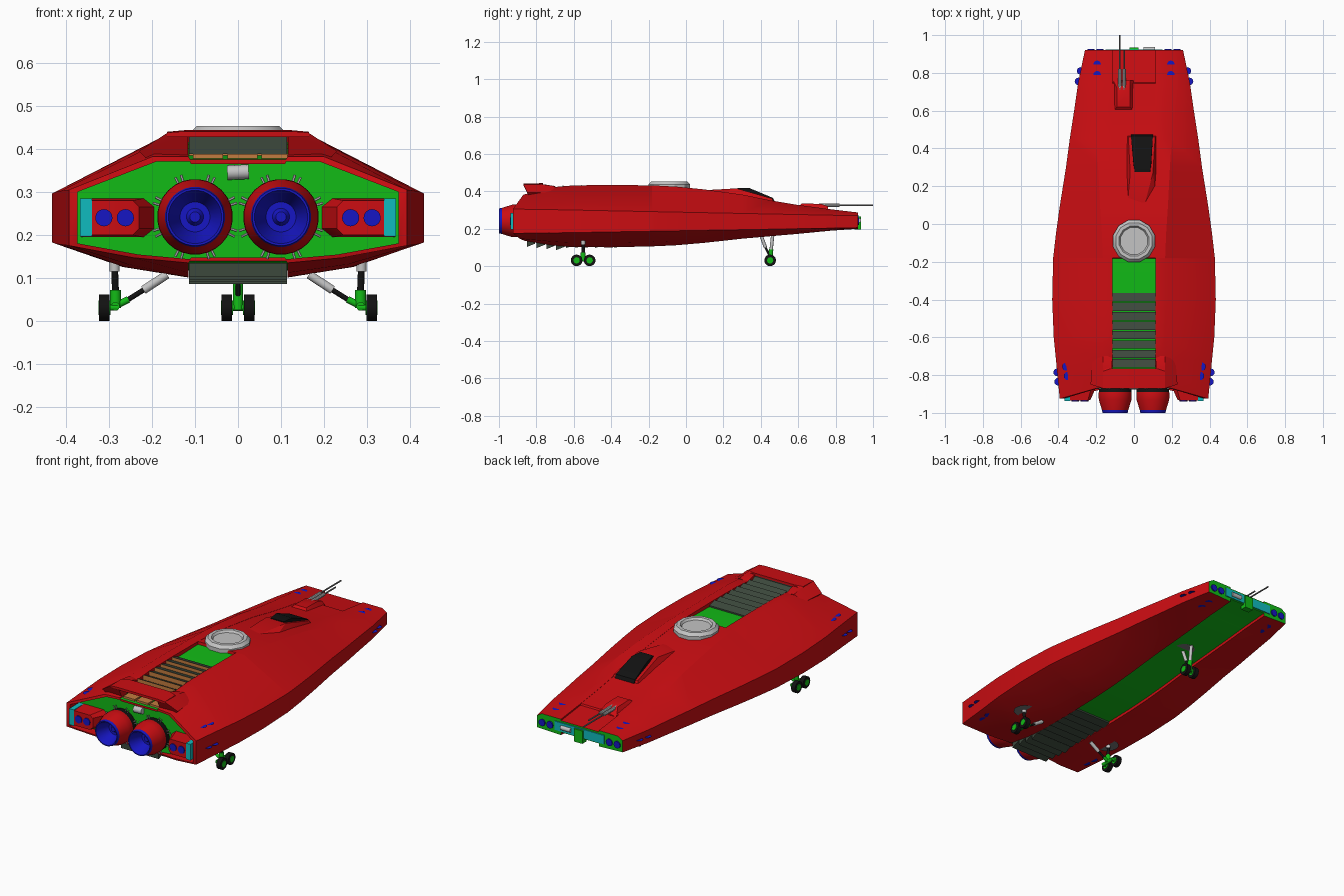
import bpy, bmesh, math
from mathutils import Vector
from mathutils.bvhtree import BVHTree

if "Cube" in bpy.data.objects:
    bpy.data.objects.remove(bpy.data.objects["Cube"])

COLOURS = {
    "red": (0.60, 0.004, 0.006), "green": (0.006, 0.50, 0.008), "blue": (0.008, 0.008, 0.55),
    "cyan": (0.005, 0.50, 0.52), "orange": (0.55, 0.20, 0.05), "slate": (0.045, 0.065, 0.045),
    "black": (0.006, 0.006, 0.006), "light_grey": (0.55, 0.55, 0.55), "mid_grey": (0.18, 0.18, 0.18)}
MATS = {}
for key, rgb in COLOURS.items():
    MATS[key] = bpy.data.materials.new(key)
    MATS[key].diffuse_color = (*rgb, 1)


def finish(name, bm, *mats):
    bmesh.ops.recalc_face_normals(bm, faces=bm.faces)
    me = bpy.data.meshes.new(name)
    bm.to_mesh(me)
    bm.free()
    for m in mats:
        me.materials.append(MATS[m])
    ob = bpy.data.objects.new(name, me)
    bpy.context.collection.objects.link(ob)
    return ob


def solid(name, pts, mat):
    """Convex solid through a few corner points."""
    bm = bmesh.new()
    for p in pts:
        bm.verts.new(p)
    res = bmesh.ops.convex_hull(bm, input=bm.verts)
    bmesh.ops.dissolve_limit(bm, angle_limit=0.01, verts=bm.verts, edges=bm.edges)
    return finish(name, bm, mat)


def box(name, x0, x1, y0, y1, z0, z1, mat):
    return solid(name, [(x, y, z) for x in (x0, x1) for y in (y0, y1) for z in (z0, z1)], mat)


def cyl(name, a, b, r, mat, segs=14):
    a, b = Vector(a), Vector(b)
    bm = bmesh.new()
    bmesh.ops.create_cone(bm, cap_ends=True, segments=segs, radius1=r, radius2=r, depth=(b - a).length)
    bm.transform((b - a).to_track_quat('Z', 'Y').to_matrix().to_4x4())
    bmesh.ops.translate(bm, verts=bm.verts, vec=(a + b) / 2)
    return finish(name, bm, mat)


def lathe(name, profile, to_world, segs, mats, rule):
    """Revolve (radius, height) pairs; rule gives the material of each band."""
    bm = bmesh.new()
    rings = [[bm.verts.new(to_world(r * math.cos(t), r * math.sin(t), h))
              for t in (2 * math.pi * (i + .5) / segs for i in range(segs))] for r, h in profile]
    for k in range(len(rings) - 1):
        for i in range(segs):
            j = (i + 1) % segs
            f = bm.faces.new((rings[k][i], rings[k][j], rings[k + 1][j], rings[k + 1][i]))
            f.material_index = rule(k)
    bm.faces.new(rings[-1]).material_index = rule(len(rings) - 2)
    bm.faces.new(rings[0])
    return finish(name, bm, *mats)


# Hull: y, half width, top half width, top z, bottom z, top channel depth
STATIONS = [
    (.92, .26, .23, .287, .200, .008), (.75, .295, .22, .307, .188, .008),
    (.745, .296, .22, .308, .187, .001), (.6, .317, .21, .327, .173, .001),
    (.45, .34, .20, .352, .160, .001), (.3, .36, .19, .383, .147, .001),
    (.1, .392, .18, .410, .125, .001), (-.05, .413, .17, .425, .112, .001),
    (-.18, .428, .165, .432, .106, .001), (-.182, .428, .165, .432, .106, .016),
    (-.4, .433, .165, .434, .101, .022), (-.6, .425, .165, .432, .102, .030),
    (-.72, .413, .17, .422, .112, .034), (-.86, .393, .20, .382, .135, .006)]


def section(y, w, wt, zt, zb, d):
    zs, zl = .288 - .02 * y, .19 + .017 * y
    e = .016 if y > -.8 else .004
    half = [(0, zt - d), (.115, zt - d), (.115, zt), (wt, zt), (w, zs), (w, zl),
            (.62 * w, zb + .3 * (zl - zb)), (.115, zb), (.115, zb + e), (0, zb + e)]
    ys = [y] * 10
    if y < -.85:                                   # swept side walls at the stern
        ys[3:7] = [-.87, -.925, -.925, -.89]
    pts = [(x, yy, z) for (x, z), yy in zip(half, ys)]
    return pts + [(-x, yy, z) for x, yy, z in pts[-2:0:-1]]


bm = bmesh.new()
loops = [section(*s) for s in STATIONS]
rim = [(x * .95, y, .24 + (z - .24) * .92) for x, y, z in loops[-1]]
loops += [rim, [(x, -.85, z) for x, y, z in rim]]
rings = [[bm.verts.new(p) for p in lp] for lp in loops]
for k in range(len(rings) - 1):
    for i in range(18):
        j = (i + 1) % 18
        f = bm.faces.new((rings[k][i], rings[k][j], rings[k + 1][j], rings[k + 1][i]))
        top_floor = i in (0, 17) and 9 <= k < 13
        f.material_index = 1 if top_floor or (i in (8, 9) and k < 13) else 0
for r in (rings[0], rings[-1]):
    bm.faces.new(r).material_index = 1
tree = BVHTree.FromBMesh(bm)
finish("hull", bm, "red", "green")


def plate(name, origin, direction, r, mat):
    """Thin round plate laid on the hull where a ray meets it."""
    d = Vector(direction)
    hit, n, _, _ = tree.ray_cast(Vector(origin), d)
    if hit:
        n = n if n.dot(d) < 0 else -n
        cyl(name, hit - n * .004, hit + n * .005, r, mat, 16)


# Round lamps on top, sides and underside, at bow and stern
for s in (-1, 1):
    for y in (.79, .845):
        plate("bow_top_lamp", (s * .195, y, 1), (0, 0, -1), .02, "blue")
        plate("bow_under_lamp", (s * .2, y, -1), (0, 0, 1), .02, "blue")
        plate("bow_side_lamp", (s, y - .035, .24), (-s, 0, 0), .02, "blue")
    for x, y in ((.358, -.755), (.35, -.805)):
        plate("stern_top_lamp", (s * x, y, 1), (0, 0, -1), .022, "blue")
        plate("stern_under_lamp", (s * x, y, -1), (0, 0, 1), .022, "blue")
        plate("stern_side_lamp", (s, y - .03, .24), (-s, 0, 0), .02, "blue")
    # Bow face lamps
    for x in (.18, .228):
        cyl("bow_face_lamp", (s * x, .915, .24), (s * x, .926, .24), .019, "blue", 16)
box("bow_panel", -.15, .15, .915, .925, .222, .27, "cyan")
box("bow_block", -.025, .025, .9, .935, .195, .265, "green")
cyl("bow_capsule", (.05, .925, .245), (.11, .925, .245), .012, "light_grey")


# Louvre slats: wedges with a coloured trailing face
def slat(name, y, z, lift, hw, trailing):
    bm = bmesh.new()
    prof = [(y, z), (y, z + lift), (y + .044, z + lift * .45), (y + .044, z)]
    a, b = [[bm.verts.new((x, yy, zz)) for yy, zz in prof] for x in (-hw, hw)]
    for i in range(4):
        j = (i + 1) % 4
        f = bm.faces.new((a[i], a[j], b[j], b[i]))
        f.material_index = 1 if i == 0 else 0
    bm.faces.new(a)
    bm.faces.new(b)
    finish(name, bm, "slate", trailing)


for i in range(8):
    y = -.76 + i * .05
    slat("top_louvre", y, .385 + min(i, 4) * .006, .045 - min(i, 4) * .005, .114, "orange")
for i in range(10):
    y = -.85 + i * .052
    slat("under_louvre", y, max(.125 - i * .006, .108) + .01, -.032 if i < 4 else -.02, .114, "slate")

# Stern grille, orange vents and bridge over the channel
box("stern_grille", -.114, .114, -.80, -.765, .388, .432, "slate")
for i in range(3):
    box("stern_vent", -.105 + i * .08, -.055 + i * .08 + .02, -.845, -.80, .374, .388, "orange")
solid("bridge", [(x * s, y, z) for s in (-1, 1) for x, y, z in (
    (.165, -.87, .438), (.165, -.87, .428), (.125, -.87, .441), (.165, -.78, .44),
    (.12, -.765, .444), (.165, -.765, .43))], "red")
for s in (-1, 1):
    solid("bridge_support", [(s * x, y, z) for x, y, z in (
        (.116, -.835, .365), (.116, -.87, .435), (.165, -.87, .437), (.2, -.835, .365),
        (.23, -.85, .395), (.116, -.7, .42), (.165, -.7, .428), (.116, -.75, .436),
        (.165, -.76, .436), (.22, -.72, .395))], "red")
    # Side pods with cyan strip and twin lamps
    solid("stern_pod", [(s * x, y, z) for x, y, z in (
        (.195, -.85, .215), (.195, -.85, .265), (.22, -.85, .195), (.22, -.85, .285),
        (.23, -.93, .215), (.23, -.93, .265), (.245, -.935, .2), (.245, -.935, .28),
        (.365, -.85, .195), (.365, -.85, .285), (.34, -.935, .2), (.34, -.935, .28))], "red")
    xs = sorted((s * .34, s * .368))
    box("pod_strip", *xs, -.938, -.85, .197, .285, "cyan")
    for x in (.262, .312):
        cyl("pod_lamp", (s * x, -.925, .24), (s * x, -.94, .24), .02, "blue", 16)

    # Engines with open nozzle, collar and fixing pins
    lathe("engine", [(.06, -.84), (.086, -.86), (.087, -.89), (.088, -.895), (.087, -.93), (.07, -.985),
                     (.067, -1.0), (.062, -1.0), (.035, -.925), (.02, -.925), (.012, -.94)],
          lambda u, v, h, s=s: (s * .1 + u, h, .242 + v), 28, ("red", "blue", "black"),
          lambda k: 2 if k < 2 else 0 if k < 5 else 1)
    for i in range(8):
        t = math.pi * (i + .5) / 4
        for o in (-.07, .07):
            u = Vector((math.cos(t + o), 0, math.sin(t + o)))
            c = Vector((s * .1, -.87, .242))
            cyl("engine_pin", c + u * .07, c + u * .103, .003, "light_grey", 6)
cyl("stern_capsule", (-.025, -.86, .345), (.025, -.86, .347), .017, "light_grey")

# Dorsal turret ring
lathe("turret_ring", [(.115, .415), (.115, .437), (.1, .453), (.082, .453), (.074, .442), (.07, .442)],
      lambda u, v, h: (u, v - .09, h), 12, ("light_grey",), lambda k: 0)

# Offset cockpit
solid("cockpit_fairing", [(-.035, .1, .40), (.05, .08, .405), (.11, .2, .395), (-.02, .27, .416), (.1, .27, .416),
                          (-.038, .47, .34), (.118, .47, .34), (-.03, .46, .362), (.112, .46, .362),
                          (.12, .28, .38), (-.04, .28, .38)], "red")
solid("cockpit_glass", [(0, .28, .38), (.09, .28, .38), (.005, .275, .419), (.085, .275, .419), (-.005, .34, .417),
                        (.092, .34, .417), (-.016, .465, .365), (.1, .465, .365), (-.016, .475, .345),
                        (.1, .475, .345)], "black")

# Twin bow gun
solid("gun_housing", [(-.105, .6, .32), (-.005, .6, .32), (-.09, .62, .335), (-.02, .62, .335), (-.09, .72, .333),
                      (-.02, .72, .333), (-.11, .76, .295), (0, .76, .295), (-.02, .76, .32)], "red")
for x in (-.075, -.052):
    cyl("gun_sleeve", (x, .71, .325), (x, .82, .325), .009, "light_grey", 10)
    cyl("gun_barrel", (x, .8, .325), (x, 1.0 if x < -.06 else .92, .325), .004, "mid_grey", 8)


# Landing gear
def wheel(x, y):
    cyl("tyre", (x - .012, y, .031), (x + .012, y, .031), .031, "black", 20)
    cyl("wheel_hub", (x - .014, y, .031), (x + .014, y, .031), .017, "green", 12)


for s in (-1, 1):
    for y in (-.585, -.515):
        wheel(s * .311, y)
    cyl("main_axle_beam", (s * .285, -.59, .034), (s * .285, -.51, .034), .01, "green")
    for y in (-.585, -.515):
        cyl("main_axle", (s * .28, y, .031), (s * .3, y, .031), .007, "green")
    cyl("main_leg_foot", (s * .285, -.55, .03), (s * .285, -.55, .072), .013, "green")
    cyl("main_leg", (s * .285, -.55, .07), (s * .287, -.55, .12), .008, "black")
    cyl("main_leg_top", (s * .287, -.55, .115), (s * .287, -.55, .15), .012, "light_grey")
    cyl("brace_foot", (s * .285, -.55, .035), (s * .255, -.55, .05), .008, "green")
    cyl("brace_rod", (s * .26, -.55, .047), (s * .215, -.55, .075), .006, "black")
    cyl("brace_sleeve", (s * .22, -.55, .072), (s * .165, -.55, .108), .01, "light_grey")
    plate("main_gear_plate", (s * .28, -.55, -1), (0, 0, 1), .06, "mid_grey")
    wheel(s * .026, .45)
cyl("nose_axle", (-.026, .45, .031), (.026, .45, .031), .008, "green")
cyl("nose_leg_foot", (0, .45, .025), (0, .455, .09), .012, "green")
cyl("nose_leg", (0, .455, .085), (0, .465, .18), .009, "light_grey")
cyl("nose_brace", (0, .445, .06), (0, .42, .11), .006, "black")
cyl("nose_brace_sleeve", (0, .425, .1), (0, .395, .18), .009, "light_grey")
plate("nose_gear_plate", (.01, .42, -1), (0, 0, 1), .055, "mid_grey")

# Smooth the rounded parts, keep the hard edges
bpy.ops.object.select_all(action='SELECT')
bpy.context.view_layer.objects.active = bpy.data.objects["hull"]
bpy.ops.object.shade_smooth_by_angle(angle=math.radians(28))

for m in bpy.data.materials:
    if m.users and not m.is_grease_pencil:
        m.use_nodes = True
        m.node_tree.nodes["Principled BSDF"].inputs["Base Color"].default_value = m.diffuse_color
